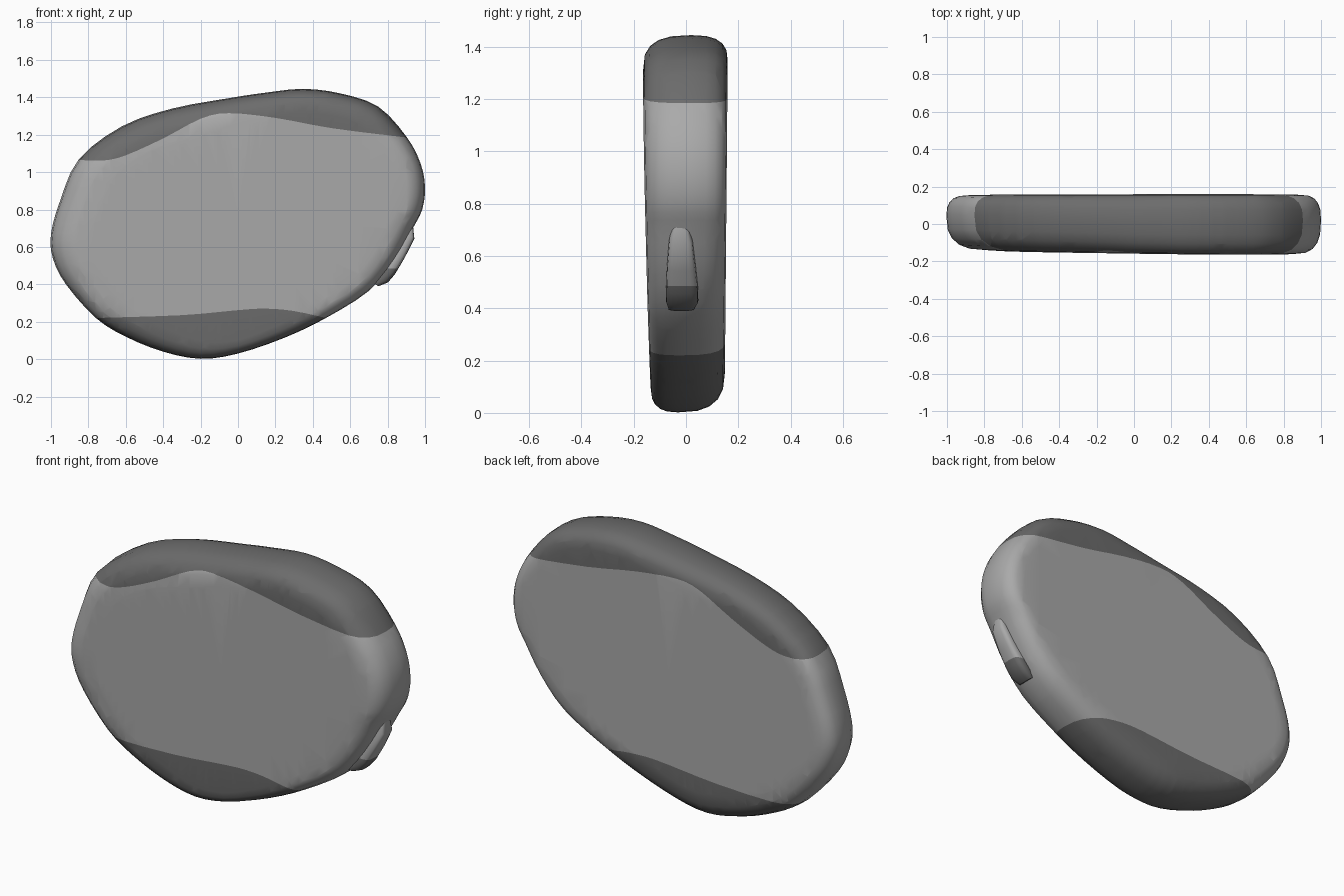
import bpy, bmesh, math
from mathutils import Vector

if "Cube" in bpy.data.objects:
    bpy.data.objects.remove(bpy.data.objects["Cube"])


def material(name, v):
    m = bpy.data.materials.new(name)
    m.diffuse_color = (v, v, v, 1)
    m.use_nodes = True
    m.node_tree.nodes["Principled BSDF"].inputs["Base Color"].default_value = m.diffuse_color
    return m


LIGHT = material("light grey stone", 0.40)
DARK = material("dark grey stone", 0.15)

# Outline of the slab (x, z), counter-clockwise
OUTLINE = [(1, .92), (.975, 1.05), (.9, 1.19), (.75, 1.35), (.55, 1.42), (.35, 1.445),
           (.15, 1.425), (-.05, 1.395), (-.35, 1.34), (-.62, 1.245), (-.85, 1.07), (-.95, .85),
           (-1, .67), (-.99, .54), (-.92, .4), (-.76, .22), (-.6, .12), (-.4, .04),
           (-.2, .002), (0, .03), (.25, .115), (.47, .22), (.7, .365), (.84, .53),
           (.935, .7), (.985, .8)]
# Borders of the upper and lower dark caps (x, z)
UPPER = [(-1.1, 1.065), (-.85, 1.065), (-.72, 1.062), (-.6, 1.09), (-.4, 1.18), (-.2, 1.285),
         (-.05, 1.315), (.2, 1.29), (.5, 1.235), (.9, 1.185), (1.1, 1.185)]
LOWER = [(-1.1, .22), (-.76, .22), (-.3, .235), (.0, .262), (.15, .27), (.3, .257),
         (.47, .22), (1.1, .22)]


def smooth(points, steps, closed):
    """Catmull-Rom curve through the points."""
    n, out = len(points), []
    for i in range(n if closed else n - 1):
        ids = [(i + k) % n if closed else min(max(i + k, 0), n - 1) for k in (-1, 0, 1, 2)]
        a, b, c, d = (Vector(points[k]) for k in ids)
        for s in range(steps):
            t = s / steps
            out.append(b + 0.5 * t * (c - a + t * (2 * a - 5 * b + 4 * c - d
                                                   + t * (3 * (b - c) + d - a))))
    if not closed:
        out.append(Vector(points[-1]))
    return out


def loft(bm, rings, centers):
    """Bridge closed rings and close both ends with fans."""
    loops = [[bm.verts.new(p) for p in r] for r in rings]
    n = len(loops[0])
    for a, b in zip(loops, loops[1:]):
        for i in range(n):
            j = (i + 1) % n
            bm.faces.new((a[i], a[j], b[j], b[i]))
    for loop, c in zip((loops[0], loops[-1]), centers):
        v = bm.verts.new(c)
        for i in range(n):
            bm.faces.new((loop[i], loop[(i + 1) % n], v))


def cut(bm, faces, co, no):
    geom = set(faces)
    for f in faces:
        geom.update(f.verts)
        geom.update(f.edges)
    bmesh.ops.bisect_plane(bm, geom=list(geom), dist=1e-5, plane_co=co, plane_no=no)


def cut_along(bm, curve):
    """Cut mesh edges along a curve z(x), one column at a time."""
    for p in curve[1:-1]:
        cut(bm, bm.faces[:], (p.x, 0, 0), (1, 0, 0))
    for a, b in zip(curve, curve[1:]):
        col = [f for f in bm.faces if a.x < f.calc_center_median().x < b.x]
        if col:
            cut(bm, col, (a.x, 0, a.y), (a.y - b.y, 0, b.x - a.x))


def height(curve, x):
    for a, b in zip(curve, curve[1:]):
        if x <= b.x:
            return a.y + (b.y - a.y) * (x - a.x) / (b.x - a.x)
    return curve[-1].y


def finish(bm, name):
    bmesh.ops.recalc_face_normals(bm, faces=bm.faces[:])
    me = bpy.data.meshes.new(name)
    bm.to_mesh(me)
    bm.free()
    me.materials.append(LIGHT)
    me.materials.append(DARK)
    ob = bpy.data.objects.new(name, me)
    bpy.context.collection.objects.link(ob)
    bpy.ops.object.select_all(action='DESELECT')
    ob.select_set(True)
    bpy.context.view_layer.objects.active = ob
    bpy.ops.object.shade_smooth_by_angle(angle=math.radians(40))


def front_y(x, z):
    return -0.148 - 0.009 * x - 0.02 * (z - 0.73)


def back_y(z):
    return 0.154 + 0.009 * (z - 0.73)


# Stone slab with rounded rim
outline = smooth(OUTLINE, 3, True)
middle = Vector((0, 0.73))
rings = []
for k in range(11):
    t = math.radians(-90 + 18 * k)
    s, c = abs(math.sin(t)) ** 0.75, max(math.cos(t), 0) ** 0.75
    ring = []
    for p in outline:
        d = (p - middle).normalized()
        if k < 5:
            r = 0.14 + 0.08 * max(0, -d.x) - 0.07 * max(0, -d.y)
        else:
            r = 0.11 + 0.05 * max(0, -d.y)
        q = p - d * r * (1 - c)
        mid_y = 0.02 - 0.03 * d.x * (d.x < 0) - 0.06 * max(0, -d.y)
        side = front_y(q.x, q.y) if k < 5 else back_y(q.y)
        ring.append((q.x, mid_y + (side - mid_y) * s, q.y))
    rings.append(ring)
bm = bmesh.new()
loft(bm, rings, [(0, front_y(0, .73), .73), (0, back_y(.73), .73)])
upper, lower = smooth(UPPER[1:-1], 3, False), smooth(LOWER[1:-1], 3, False)
upper = [Vector(UPPER[0])] + upper + [Vector(UPPER[-1])]
lower = [Vector(LOWER[0])] + lower + [Vector(LOWER[-1])]
cut_along(bm, upper)
cut_along(bm, lower)
for f in bm.faces:
    m = f.calc_center_median()
    f.material_index = int(m.z > height(upper, m.x) or m.z < height(lower, m.x))
finish(bm, "stone_slab")

# Small lump on the right rim: x, z, y centre, half width, half depth
STATIONS = [(.922, .735, -.022, .025, .015), (.918, .66, -.02, .045, .03),
            (.865, .56, -.018, .055, .032), (.81, .475, -.015, .061, .036),
            (.772, .43, -.015, .062, .036), (.732, .402, -.018, .05, .022)]
rings = []
for x, z, y, w, h in STATIONS:
    ring = []
    for i in range(16):
        a = math.tau * i / 16
        u = math.copysign(abs(math.cos(a)) ** 0.6, math.cos(a)) * w
        v = math.copysign(abs(math.sin(a)) ** 0.6, math.sin(a)) * h
        ring.append((x + 0.83 * v, y + u, z - 0.55 * v))
    rings.append(ring)
bm = bmesh.new()
loft(bm, rings, [(s[0], s[2], s[1]) for s in (STATIONS[0], STATIONS[-1])])
cut(bm, bm.faces[:], (0, 0, 0.485), (0, 0, 1))
for f in bm.faces:
    f.material_index = int(f.calc_center_median().z < 0.485)
finish(bm, "rim_lump")
